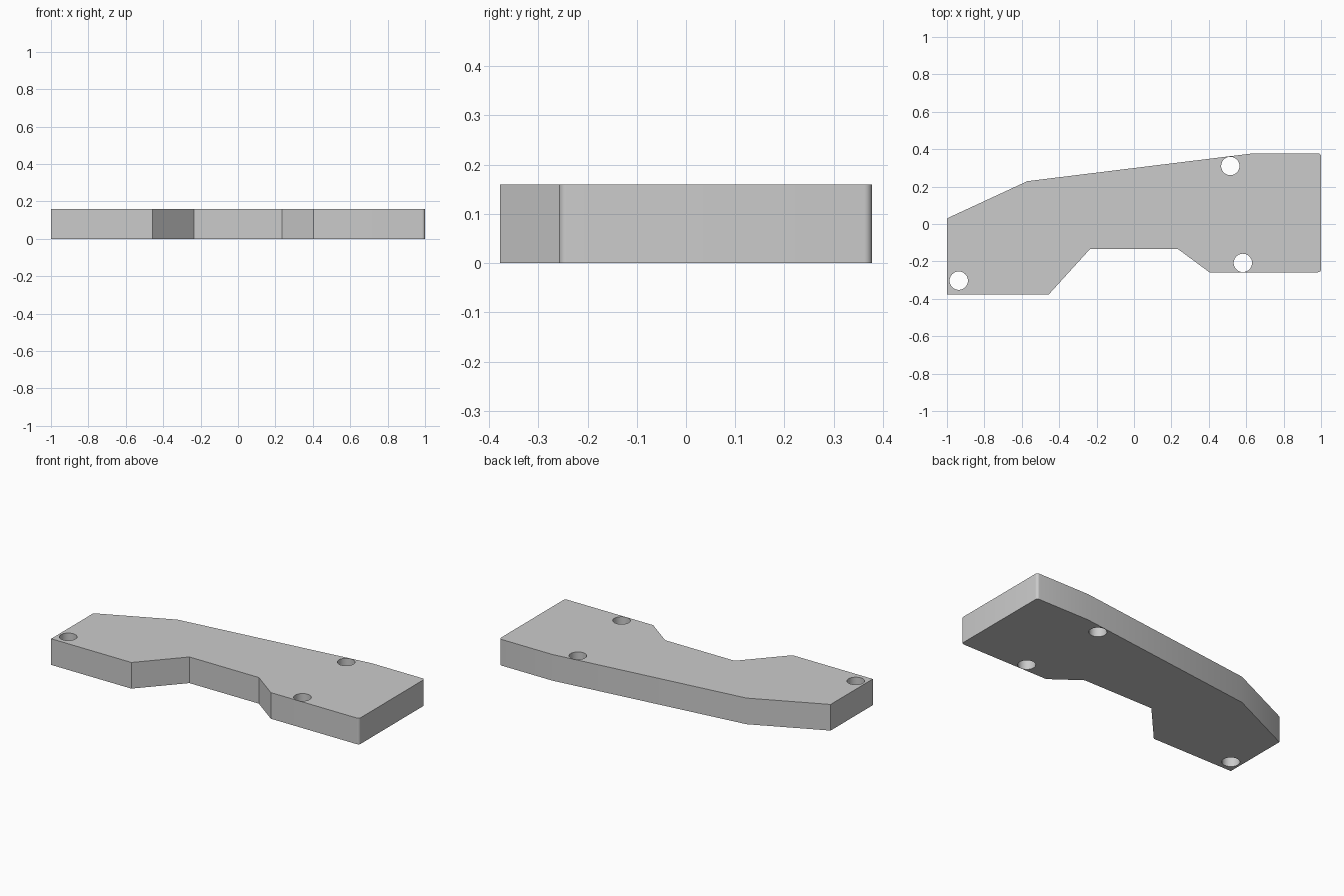
import bpy, bmesh
from math import sin, cos, pi, radians

cube = bpy.data.objects.get("Cube")
if cube:
    bpy.data.objects.remove(cube, do_unlink=True)

THICKNESS = 0.16
HOLE_RADIUS = 0.049
CORNER = 0.016


def arc(cx, cy, r, start, end, steps):
    """Points on an arc, angles in radians."""
    return [(cx + r * cos(start + (end - start) * i / steps),
             cy + r * sin(start + (end - start) * i / steps))
            for i in range(steps + 1)]


def add_loop(curve, points):
    spline = curve.splines.new("POLY")
    spline.points.add(len(points) - 1)
    for p, (x, y) in zip(spline.points, points):
        p.co = (x, y, 0, 1)
    spline.use_cyclic_u = True


# Plate outline, with the two corners of the right-hand end rounded
outline = [(-1, 0.03), (-1, -0.378), (-0.457, -0.378), (-0.235, -0.134),
           (0.235, -0.134), (0.403, -0.258)]
outline += arc(1 - CORNER, -0.258 + CORNER, CORNER, -pi / 2, 0, 6)
outline += arc(1 - CORNER, 0.378 - CORNER, CORNER, 0, pi / 2, 6)
outline += [(0.64, 0.378), (-0.57, 0.229)]

# Filled flat profile with three through holes
profile = bpy.data.curves.new("plate_profile", "CURVE")
profile.dimensions = "2D"
profile.fill_mode = "BOTH"
profile.extrude = THICKNESS / 2
add_loop(profile, outline)
for hx, hy in [(-0.937, -0.303), (0.515, 0.31), (0.582, -0.208)]:
    add_loop(profile, arc(hx, hy, HOLE_RADIUS, 0, 2 * pi, 48)[:-1])

# Turn the profile into a clean mesh
helper = bpy.data.objects.new("profile_helper", profile)
bpy.context.collection.objects.link(helper)
graph = bpy.context.evaluated_depsgraph_get()
mesh = bpy.data.meshes.new_from_object(helper.evaluated_get(graph))
bpy.data.objects.remove(helper, do_unlink=True)

bm = bmesh.new()
bm.from_mesh(mesh)
bmesh.ops.remove_doubles(bm, verts=bm.verts, dist=0.0001)
bmesh.ops.translate(bm, verts=bm.verts, vec=(0, 0, THICKNESS / 2))
bmesh.ops.recalc_face_normals(bm, faces=bm.faces)
bm.to_mesh(mesh)
bm.free()

# Plate object
plate = bpy.data.objects.new("bracket_plate", mesh)
bpy.context.collection.objects.link(plate)

# Plain grey
grey = bpy.data.materials.new("plain_grey")
grey.use_nodes = True
colour = (0.6, 0.6, 0.6, 1)
grey.diffuse_color = colour
grey.node_tree.nodes["Principled BSDF"].inputs["Base Color"].default_value = colour
mesh.materials.clear()
mesh.materials.append(grey)
for face in mesh.polygons:
    face.material_index = 0

# Smooth hole walls and rounded corners, sharp rims
bpy.ops.object.select_all(action="DESELECT")
plate.select_set(True)
bpy.context.view_layer.objects.active = plate
bpy.ops.object.shade_smooth_by_angle(angle=radians(25))
